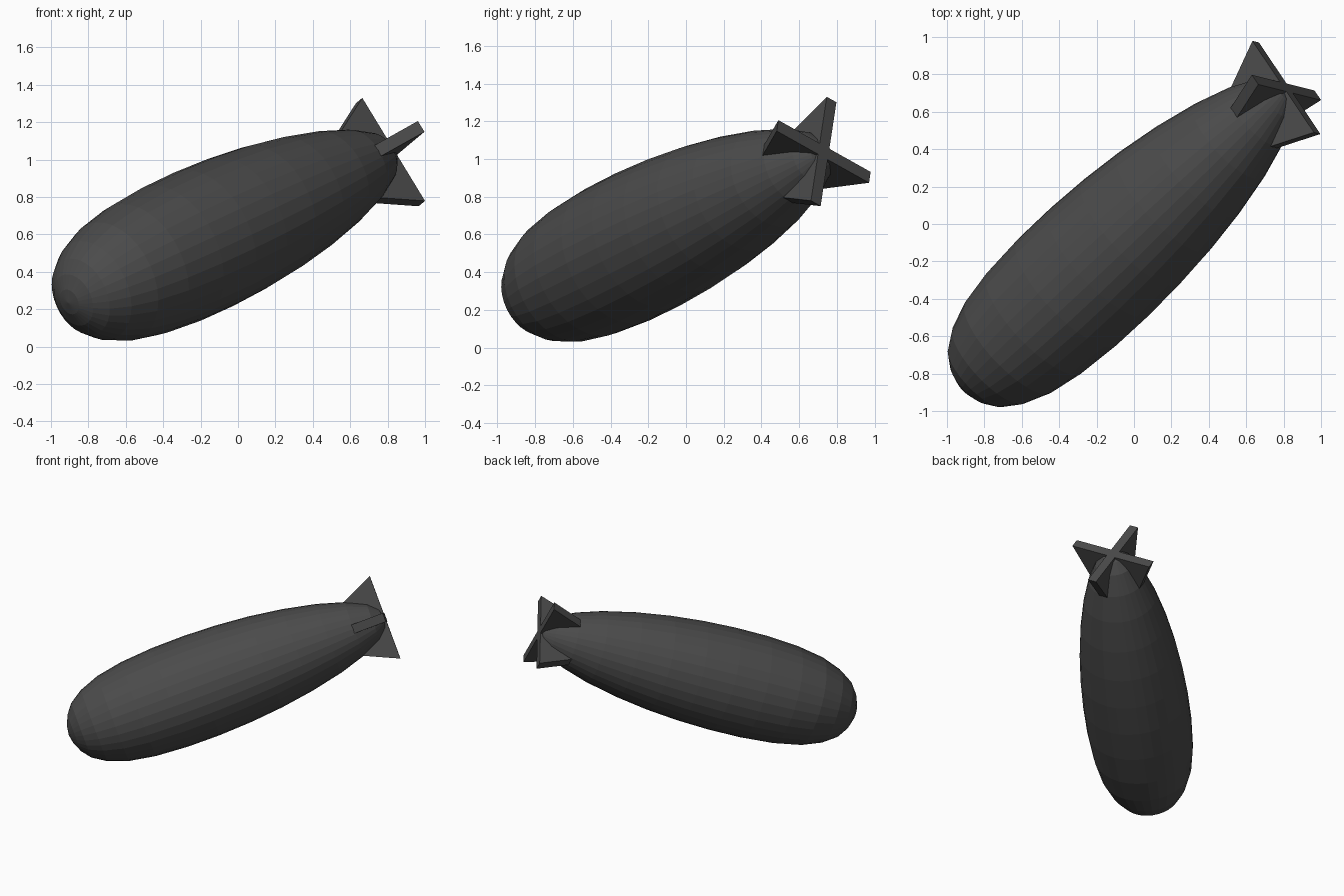
import bpy, bmesh, math
from mathutils import Vector, Matrix

if "Cube" in bpy.data.objects:
    bpy.data.objects.remove(bpy.data.objects["Cube"])

# Local frame: Z runs nose to tail, X points along the upper fin
NOSE = Vector((-0.91, -0.88, 0.235))
TAIL = Vector((0.815, 0.73, 1.04))
axis = (TAIL - NOSE).normalized()
L = (TAIL - NOSE).length
up = Vector((-0.48, 0.16, 0.86))
up = (up - axis * up.dot(axis)).normalized()
side = axis.cross(up)
FRAME = Matrix.Translation(NOSE) @ Matrix((up, side, axis)).transposed().to_4x4()

dark = bpy.data.materials.new("dark_grey")
dark.diffuse_color = (0.07, 0.07, 0.07, 1)
dark.use_nodes = True
dark.node_tree.nodes["Principled BSDF"].inputs["Base Color"].default_value = dark.diffuse_color


def add_object(name, bm):
    bmesh.ops.recalc_face_normals(bm, faces=bm.faces)
    bm.transform(FRAME)
    mesh = bpy.data.meshes.new(name)
    bm.to_mesh(mesh)
    bm.free()
    mesh.materials.append(dark)
    obj = bpy.data.objects.new(name, mesh)
    bpy.context.collection.objects.link(obj)


# Hull: profile of (distance from nose, radius) spun around the axis
profile = [(0, 0), (0.012, 0.07), (0.045, 0.145), (0.1, 0.215), (0.2, 0.28),
           (0.35, 0.335), (0.55, 0.37), (0.8, 0.388), (1.05, 0.39),
           (1.3, 0.38), (1.55, 0.358), (1.8, 0.322), (2.05, 0.27),
           (2.25, 0.21), (2.4, 0.14), (2.47, 0.075), (L, 0)]
bm = bmesh.new()
pts = [bm.verts.new((r, 0, s)) for s, r in profile]
edges = [bm.edges.new(p) for p in zip(pts, pts[1:])]
bmesh.ops.spin(bm, geom=pts + edges, cent=(0, 0, 0), axis=(0, 0, 1),
               angle=math.tau, steps=32)
bmesh.ops.remove_doubles(bm, verts=bm.verts, dist=0.0005)
add_object("hull", bm)

# Tail fins: thick triangular slabs, four around the tail
T = 0.034
for i, name in enumerate(("upper_fin", "right_fin", "lower_fin", "left_fin")):
    bm = bmesh.new()
    outline = [(0.0, L), (0.325, L), (0.21, L - 0.25), (0.0, L - 0.35)]
    face = bm.faces.new([bm.verts.new((r, -T, s)) for r, s in outline])
    ext = bmesh.ops.extrude_face_region(bm, geom=[face])["geom"]
    bmesh.ops.translate(bm, vec=(0, 2 * T, 0),
                        verts=[v for v in ext if isinstance(v, bmesh.types.BMVert)])
    bm.transform(Matrix.Rotation(i * math.pi / 2, 4, 'Z'))
    add_object(name, bm)
